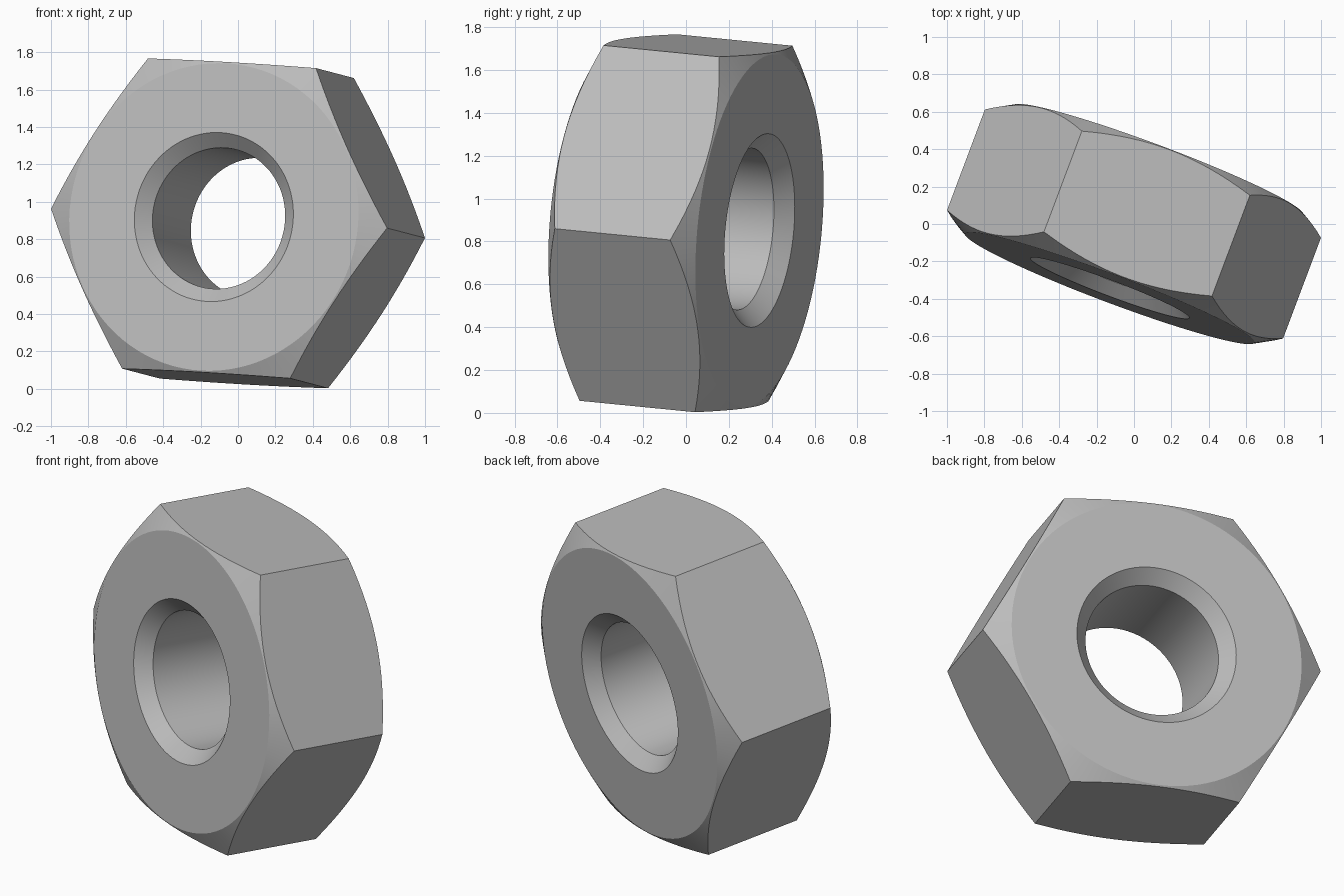
import bpy
import bmesh
from math import cos, pi, radians, tan
from mathutils import Matrix, Vector

if "Cube" in bpy.data.objects:
    bpy.data.objects.remove(bpy.data.objects["Cube"], do_unlink=True)

# Dimensions of the nut
CORNER = 0.963       # hexagon radius at the corners
HALF = 0.368         # half thickness
FACE = 0.826         # radius of the flat end face
RIM = 0.454          # outer radius of the bore countersink
BORE = 0.379         # bore radius
SEGMENTS = 96


def hex_radius(angle):
    """Distance from the axis to the hexagon outline."""
    return CORNER * cos(pi / 6) / cos(angle % (pi / 3) - pi / 6)


def profile(angle):
    """Closed section (radius, height) at one angle around the axis."""
    outer = hex_radius(angle)
    edge = HALF - (outer - FACE) * tan(radians(30))
    upper = [(BORE, HALF - (RIM - BORE)), (RIM, HALF), (FACE, HALF), (outer, edge)]
    return upper + [(r, -z) for r, z in reversed(upper)]


# Sweep the section around the axis
bm = bmesh.new()
rings = []
for i in range(SEGMENTS):
    angle = 2 * pi * i / SEGMENTS
    turn = Matrix.Rotation(angle, 3, 'Z')
    rings.append([bm.verts.new(turn @ Vector((r, 0, z))) for r, z in profile(angle)])
for i, ring in enumerate(rings):
    following = rings[(i + 1) % SEGMENTS]
    for j in range(len(ring)):
        k = (j + 1) % len(ring)
        bm.faces.new((ring[j], ring[k], following[k], following[j]))
bmesh.ops.recalc_face_normals(bm, faces=bm.faces)

# Tilt the nut into its resting pose
axis = Vector((0.351, 0.933, -0.092)).normalized()
corner = Vector((0.934, -0.353, -0.054))
corner = (corner - axis * corner.dot(axis)).normalized()
pose = Matrix((corner, axis.cross(corner), axis)).transposed()
bm.transform(Matrix.Translation((0, 0, 0.885)) @ pose.to_4x4())

mesh = bpy.data.meshes.new("hex_nut")
bm.to_mesh(mesh)
bm.free()
nut = bpy.data.objects.new("hex_nut", mesh)
bpy.context.collection.objects.link(nut)

# Grey metal
grey = bpy.data.materials.new("grey_metal")
grey.use_nodes = True
colour = (0.5, 0.5, 0.5, 1)
grey.diffuse_color = colour
grey.node_tree.nodes["Principled BSDF"].inputs["Base Color"].default_value = colour
mesh.materials.append(grey)

# Smooth cones and bore, crisp edges
bpy.ops.object.select_all(action='DESELECT')
nut.select_set(True)
bpy.context.view_layer.objects.active = nut
bpy.ops.object.shade_smooth_by_angle(angle=radians(20))
